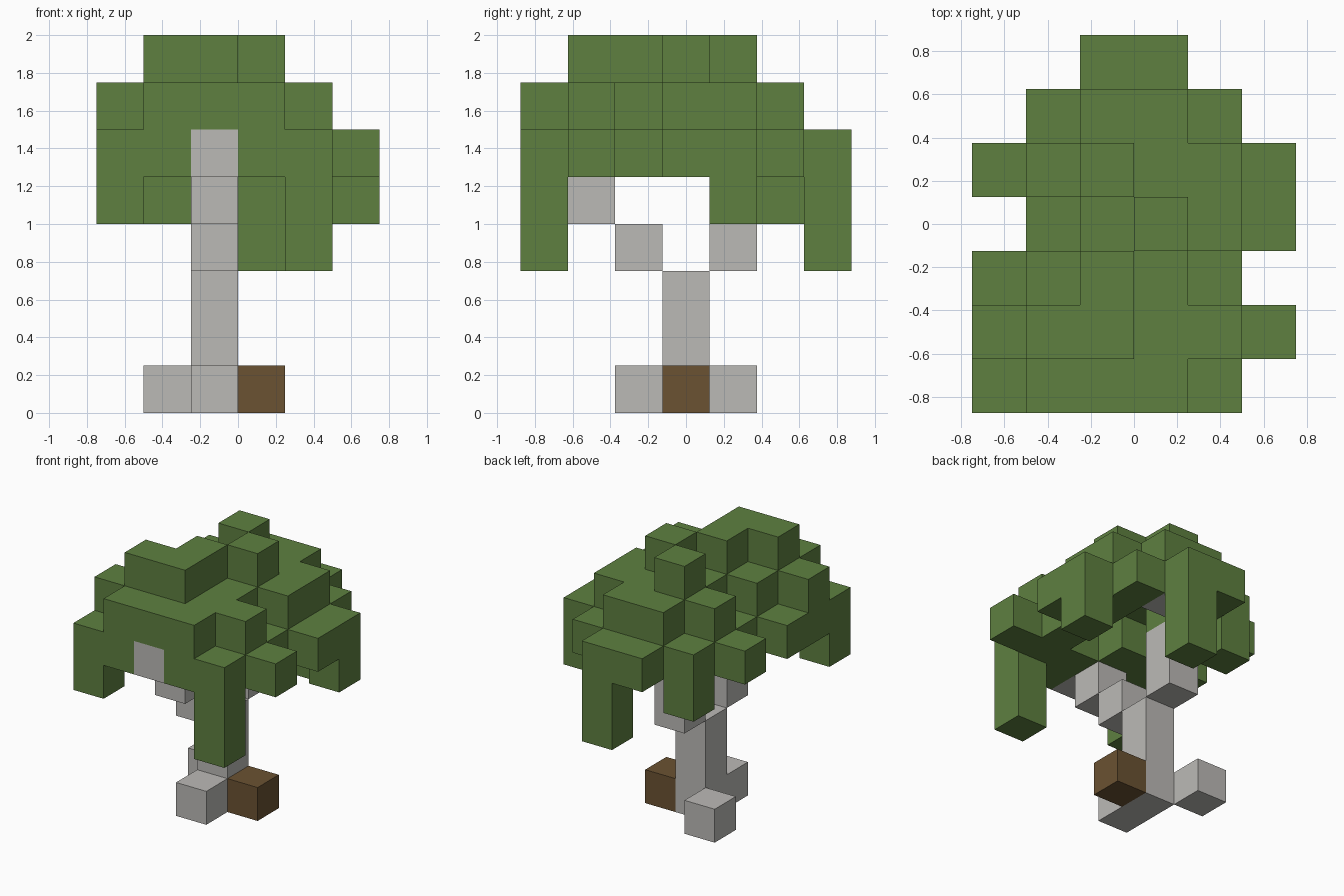
import bpy
import bmesh
from mathutils import Vector

cube = bpy.data.objects.get("Cube")
if cube:
    bpy.data.objects.remove(cube, do_unlink=True)

SIZE = 0.25
ORIGIN = Vector((-0.75, -0.875, 0))


def make_material(name, rgb):
    mat = bpy.data.materials.new(name)
    mat.use_nodes = True
    mat.diffuse_color = (*rgb, 1)
    mat.node_tree.nodes["Principled BSDF"].inputs["Base Color"].default_value = (*rgb, 1)
    return mat


def floor_plan(level, rows):
    """Cells of one layer; rows run from the back to the front."""
    return {(i, len(rows) - 1 - r, level)
            for r, row in enumerate(rows)
            for i, mark in enumerate(row) if mark == "#"}


def build_part(name, cells, solid, mat):
    """Join block cells into one mesh, keeping only the exposed faces."""
    bm = bmesh.new()
    for cell in sorted(cells):
        for axis in range(3):
            for side in (0, 1):
                step = list(cell)
                step[axis] += 2 * side - 1
                if tuple(step) in solid:
                    continue
                corners = []
                for a, b in ((0, 0), (1, 0), (1, 1), (0, 1)):
                    p = Vector(cell)
                    p[axis] += side
                    p[(axis + 1) % 3] += a
                    p[(axis + 2) % 3] += b
                    corners.append(bm.verts.new(ORIGIN + p * SIZE))
                bm.faces.new(corners if side else corners[::-1])
    bmesh.ops.remove_doubles(bm, verts=bm.verts, dist=0.001)
    mesh = bpy.data.meshes.new(name)
    bm.to_mesh(mesh)
    bm.free()
    mesh.materials.append(mat)
    obj = bpy.data.objects.new(name, mesh)
    bpy.context.collection.objects.link(obj)


# Trunk and the roots around its foot
trunk = {(2, 3, k) for k in range(3)}
roots = {(2, 2, 0), (1, 4, 0)}
brown_root = {(3, 3, 0)}

# Branches: one climbs diagonally to the front, one bends to the back
front_branch = {(2, 3 - n, 2 + n) for n in range(1, 4)}
back_branch = {(2, 4, 3), (2, 4, 4), (3, 5, 5)}

# Leaf canopy, layer by layer from the hanging tips to the crown
leaves = floor_plan(3, ["...#..", "......", "......", "......", "......", "......", "....#."])
leaves |= floor_plan(4, ["...#..", ".#....", ".....#", "......", "......", "......", "#...#."])
leaves |= floor_plan(5, ["..##..", ".##.#.", "###.##", ".#..##", "###.#.", "######", "##.##."])
leaves |= floor_plan(6, ["......", "..##..", ".####.", "..###.", ".###..", "#####.", ".###.."])
leaves |= floor_plan(7, ["......", "......", "..#...", "...#..", "..#...", ".##...", "......"])

bark = make_material("pale_bark", (0.50, 0.49, 0.47))
wood = make_material("brown_wood", (0.145, 0.084, 0.032))
green = make_material("leaf_green", (0.112, 0.216, 0.051))

parts = [
    ("trunk", trunk, bark),
    ("roots", roots, bark),
    ("brown_root", brown_root, wood),
    ("front_branch", front_branch, bark),
    ("back_branch", back_branch, bark),
    ("leaf_canopy", leaves, green),
]
solid = set().union(*(cells for _, cells, _ in parts))
for name, cells, mat in parts:
    build_part(name, cells, solid, mat)
